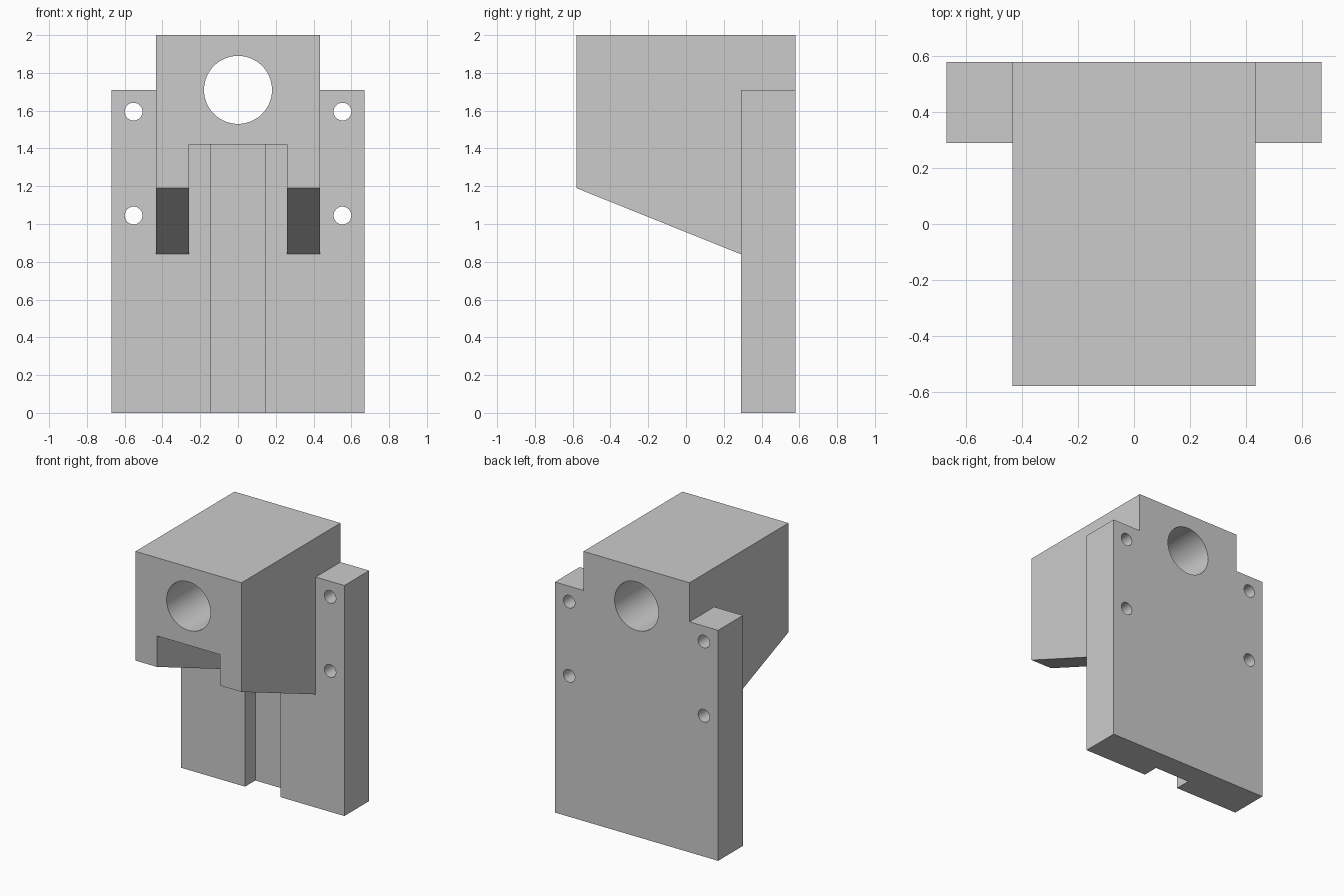
import bpy, bmesh, math
from mathutils import Matrix, Vector

cube = bpy.data.objects.get("Cube")
if cube:
    bpy.data.objects.remove(cube, do_unlink=True)

HEAD, PLATE = 0.435, 0.67            # half widths
FRONT, FACE, BACK = -0.58, 0.29, 0.58  # depth of head front, plate front, back


def make_object(name, bm):
    bmesh.ops.recalc_face_normals(bm, faces=bm.faces)
    mesh = bpy.data.meshes.new(name)
    bm.to_mesh(mesh)
    bm.free()
    obj = bpy.data.objects.new(name, mesh)
    bpy.context.collection.objects.link(obj)
    return obj


def prism(name, outline, along):
    """Extrude a closed outline of 3D points along a vector."""
    bm = bmesh.new()
    face = bm.faces.new([bm.verts.new(p) for p in outline])
    result = bmesh.ops.extrude_face_region(bm, geom=[face])
    verts = [v for v in result["geom"] if isinstance(v, bmesh.types.BMVert)]
    bmesh.ops.translate(bm, verts=verts, vec=Vector(along))
    return make_object(name, bm)


def box(name, x0, x1, y0, y1, z0, z1):
    return prism(name, [(x0, y0, z0), (x1, y0, z0), (x1, y1, z0), (x0, y1, z0)], (0, 0, z1 - z0))


def drill(name, x, z, radius, sides):
    bm = bmesh.new()
    bmesh.ops.create_cone(bm, cap_ends=True, segments=sides, radius1=radius, radius2=radius,
                          depth=3, matrix=Matrix.Translation((x, 0, z)) @ Matrix.Rotation(math.pi / 2, 4, "X"))
    return make_object(name, bm)


# Body: T-shaped plan, full height
half = [(HEAD, FRONT), (HEAD, FACE), (PLATE, FACE), (PLATE, BACK)]
plan = half + [(-x, y) for x, y in reversed(half)]
body = prism("bearing_bracket", [(x, y, 0) for x, y in plan], (0, 0, 2))

# Sloped space under the head, wide channel and narrow plate groove
cutters = [
    prism("underside_cutter", [(-1, FACE, -0.5), (-1, FACE, 0.84), (-1, FRONT, 1.19),
                               (-1, -1, 1.359), (-1, -1, -0.5)], (2, 0, 0)),
    box("channel_cutter", -0.26, 0.26, -1, FACE, -0.5, 1.42),
    box("groove_cutter", -0.145, 0.145, 0, 0.41, -0.5, 1.42),
    drill("bore_cutter", 0, 1.71, 0.18, 96),
]

# Plate shoulders and mounting holes on both sides
for side in (-1, 1):
    inner, outer = sorted((side * HEAD, side))
    cutters.append(box("shoulder_cutter", inner, outer, 0, 1, 1.71, 2.5))
    for z in (1.045, 1.595):
        cutters.append(drill("mount_hole_cutter", side * 0.553, z, 0.047, 48))

bpy.context.view_layer.objects.active = body
for cutter in cutters:
    cutter.hide_render = True
    mod = body.modifiers.new(cutter.name, "BOOLEAN")
    mod.operation, mod.solver, mod.object = "DIFFERENCE", "EXACT", cutter
    bpy.ops.object.modifier_apply(modifier=mod.name)
    bpy.data.objects.remove(cutter, do_unlink=True)

# Plain grey finish
grey = bpy.data.materials.new("plain grey")
grey.use_nodes = True
colour = (0.6, 0.6, 0.6, 1)
grey.diffuse_color = colour
grey.node_tree.nodes["Principled BSDF"].inputs["Base Color"].default_value = colour
body.data.materials.clear()
body.data.materials.append(grey)

bpy.ops.object.select_all(action="DESELECT")
body.select_set(True)
bpy.ops.object.shade_smooth_by_angle(angle=math.radians(20))
